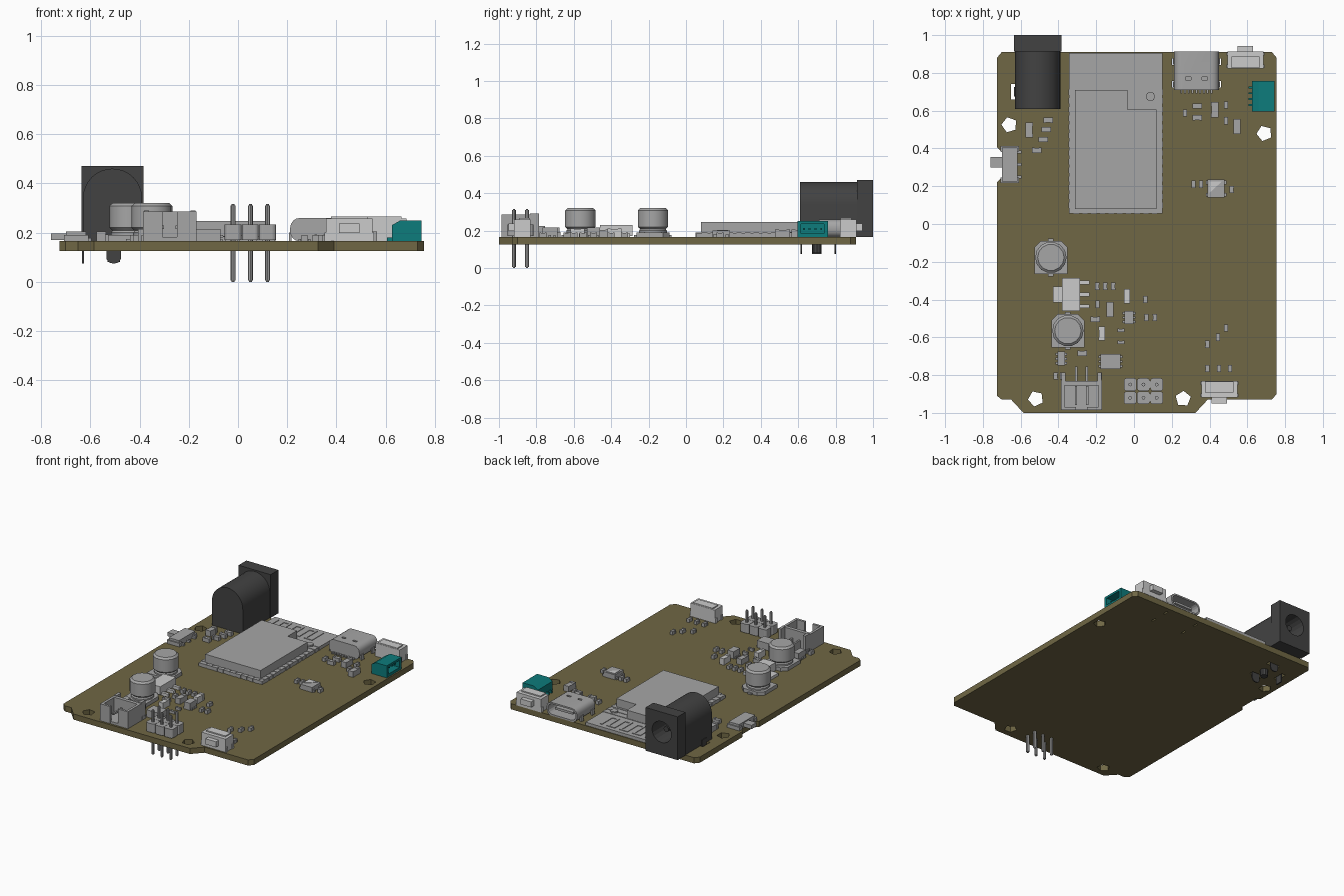
import bpy, bmesh
from math import pi, sin, cos
from mathutils import Matrix, Vector

if "Cube" in bpy.data.objects:
    bpy.data.objects.remove(bpy.data.objects["Cube"])

BOTTOM, TOP = 0.125, 0.165


def material(name, rgb):
    mat = bpy.data.materials.new(name)
    mat.use_nodes = True
    mat.diffuse_color = (*rgb, 1)
    mat.node_tree.nodes["Principled BSDF"].inputs["Base Color"].default_value = (*rgb, 1)
    return mat


OLIVE = material("olive board", (0.16, 0.135, 0.058))
GREY = material("mid grey", (0.38, 0.38, 0.38))
LIGHT = material("light grey", (0.6, 0.6, 0.6))
DARK = material("charcoal", (0.055, 0.055, 0.055))
TEAL = material("teal", (0.004, 0.2, 0.2))


def box(bm, x0, x1, y0, y1, z0, z1):
    size = Matrix.Diagonal((x1 - x0, y1 - y0, z1 - z0, 1))
    middle = Vector((x0 + x1, y0 + y1, z0 + z1)) / 2
    bmesh.ops.create_cube(bm, size=1, matrix=Matrix.Translation(middle) @ size)


def block(bm, x, y, w, d, z0, z1):
    box(bm, x - w / 2, x + w / 2, y - d / 2, y + d / 2, z0, z1)


def prism(bm, points, lo, hi, axis="Z"):
    def place(p, t):
        return (p[0], p[1], t) if axis == "Z" else (p[0], t, p[1])
    rings = [[bm.verts.new(place(p, t)) for p in points] for t in (lo, hi)]
    for ring in rings:
        bm.faces.new(ring)
    for i in range(len(points)):
        j = (i + 1) % len(points)
        bm.faces.new((rings[0][i], rings[0][j], rings[1][j], rings[1][i]))


def ring(x, y, r, sides, start=0.0, sweep=2 * pi, ends=0):
    return [(x + r * cos(start + sweep * i / sides), y + r * sin(start + sweep * i / sides))
            for i in range(sides + ends)]


def rounded(x, y, w, h, r):
    points = []
    for k, (sx, sy) in enumerate(((1, 1), (-1, 1), (-1, -1), (1, -1))):
        points += ring(x + sx * (w / 2 - r), y + sy * (h / 2 - r), r, 4, k * pi / 2, pi / 2, 1)
    return points


def finish(name, bm, mat, smooth=False):
    bmesh.ops.recalc_face_normals(bm, faces=bm.faces)
    mesh = bpy.data.meshes.new(name)
    bm.to_mesh(mesh)
    bm.free()
    mesh.materials.append(mat)
    obj = bpy.data.objects.new(name, mesh)
    bpy.context.collection.objects.link(obj)
    if smooth:
        bpy.ops.object.select_all(action="DESELECT")
        obj.select_set(True)
        bpy.context.view_layer.objects.active = obj
        bpy.ops.object.shade_smooth_by_angle(angle=0.6)
    return obj


def carve(objects, bm, mat):
    cutter = finish("cutter", bm, mat)
    cutter.hide_render = True
    for obj in objects:
        mod = obj.modifiers.new("cavity", "BOOLEAN")
        mod.operation, mod.object = "DIFFERENCE", cutter
        graph = bpy.context.evaluated_depsgraph_get()
        mesh = bpy.data.meshes.new_from_object(obj.evaluated_get(graph))
        obj.modifiers.clear()
        obj.data = mesh
    bpy.data.objects.remove(cutter)


# Circuit board: chamfered outline with mounting holes and slots
outline = [(-.725, .88), (-.7, .91), (.73, .91), (.755, .88), (.755, -.9), (.73, -.93),
           (.39, -.93), (.325, -1), (-.585, -1), (-.65, -.93), (-.7, -.93), (-.725, -.91),
           (-.725, .22), (-.7, .245), (-.7, .38), (-.725, .405)]
bm = bmesh.new()
prism(bm, outline, BOTTOM, TOP)
board = finish("circuit_board", bm, OLIVE)
bm = bmesh.new()
for x, y in ((-.66, .525), (.69, .48), (-.52, -.925), (.26, -.925)):
    prism(bm, ring(x, y, .042, 5, x), 0, 1)
block(bm, -.635, .7, .03, .08, 0, 1)
for y in (.625, .79):
    block(bm, -.505, y, .09, .03, 0, 1)
for x in (.207, .455):
    for y in (.74, .86):
        block(bm, x, y, .012, .035, 0, 1)
carve([board], bm, OLIVE)

# Power jack: arched barrel, square collar, socket, centre pin and solder tabs
bm = bmesh.new()
arch = [(-.63, TOP), (-.39, TOP)] + ring(-.51, .34, .12, 16, 0, pi, 1)
prism(bm, arch, .61, .914, "Y")
barrel = finish("jack_barrel", bm, DARK, True)
bm = bmesh.new()
box(bm, -.635, -.385, .913, 1, TOP, .47)
collar = finish("jack_collar", bm, DARK)
bm = bmesh.new()
prism(bm, ring(-.51, .33, .075, 20), .66, 1.1, "Y")
carve([barrel, collar], bm, DARK)
bm = bmesh.new()
prism(bm, ring(-.51, .33, .02, 10), .65, .95, "Y")
block(bm, -.63, .7, .008, .05, .075, .2)
for y in (.615, .797):
    prism(bm, rounded(-.505, .13, .06, .11, .025), y - .004, y + .004, "Y")
prism(bm, ring(-.505, .7, .026, 10), .08, .17)
finish("jack_pins", bm, DARK)

# Radio module: carrier, notched shield, edge pads, antenna trace and locator dot
bm = bmesh.new()
box(bm, -.345, .15, .055, .905, TOP, .187)
for i in range(14):
    block(bm, -.0975, .1 + i * .046, .5, .028, TOP, .19)
for i in range(10):
    block(bm, -.305 + i * .046, .07, .028, .036, TOP, .19)
for i in range(8):
    block(bm, -.3 + i * .05, .81, .014, .13, .187, .191)
for i in range(7):
    block(bm, -.275 + i * .05, .868 if i % 2 else .752, .05, .014, .187, .191)
finish("radio_module", bm, GREY)
bm = bmesh.new()
prism(bm, [(-.312, .08), (.12, .08), (.12, .605), (-.035, .605), (-.035, .71), (-.312, .71)],
      .187, .247)
prism(bm, ring(.087, .675, .025, 8), .187, .2)
finish("module_shield", bm, GREY)

# USB port: rounded shell open at the back, tongue, latch slots and contacts
bm = bmesh.new()
prism(bm, rounded(.331, .212, .238, .095, .04), .71, .912, "Y")
shell = finish("usb_shell", bm, GREY, True)
bm = bmesh.new()
prism(bm, rounded(.331, .212, .216, .073, .034), .74, 1, "Y")
for x in (.288, .374):
    block(bm, x, .77, .03, .015, .22, .3)
carve([shell], bm, GREY)
bm = bmesh.new()
box(bm, .26, .4, .73, .89, .204, .22)
for i in range(9):
    block(bm, .25 + i * .02, .705, .01, .03, TOP, .175)
for x in (.212, .45):
    for y in (.74, .86):
        block(bm, x, y, .01, .03, .14, .2)
finish("usb_contacts", bm, GREY)

# Side-press buttons: one at the front edge, one at the back edge
for name, x, y, out in (("front_button", .452, -.875, -1), ("back_button", .59, .868, 1)):
    bm = bmesh.new()
    block(bm, x, y, .19, .088, TOP, .258)
    block(bm, x, y - out * .012, .15, .06, .258, .266)
    block(bm, x, y + out * .055, .082, .04, .198, .237)
    for side in (-1, 1):
        for end in (-1, 1):
            block(bm, x + side * .09, y + end * .032, .02, .018, TOP, .2)
    finish(name, bm, LIGHT)

# Teal battery connector with a cavity facing the board edge
bm = bmesh.new()
prism(bm, [(.625, TOP), (.745, TOP), (.745, .25), (.66, .25), (.625, .23)], .595, .758, "Y")
plug = finish("teal_connector", bm, TEAL)
bm = bmesh.new()
box(bm, .68, .8, .615, .738, .185, .235)
carve([plug], bm, TEAL)
bm = bmesh.new()
for i in range(4):
    block(bm, .65, .63 + i * .031, .09, .01, TOP, .18)
    block(bm, .69, .63 + i * .031, .06, .01, .203, .213)
finish("teal_connector_pins", bm, TEAL)

# Slide switch on the left edge
bm = bmesh.new()
block(bm, -.658, .315, .08, .18, TOP, .205)
box(bm, -.76, -.69, .3, .355, .17, .197)
for y in (.25, .315, .38):
    block(bm, -.61, y, .03, .016, TOP, .178)
for y in (.232, .398):
    block(bm, -.658, y, .1, .03, TOP, .19)
finish("slide_switch", bm, GREY)

# Can capacitors on chamfered bases
for name, x, y in (("rear_capacitor", -.44, -.177), ("front_capacitor", -.35, -.565)):
    bm = bmesh.new()
    h = .088
    prism(bm, [(x - h, y - h), (x + h, y - h), (x + h, y + h - .035), (x + h - .035, y + h),
               (x - h + .035, y + h), (x - h, y + h - .035)], TOP, .19)
    block(bm, x, y, .03, .2, TOP, .175)
    finish(name + "_base", bm, GREY)
    bm = bmesh.new()
    loops = [[bm.verts.new((*p, z)) for p in ring(x, y, r, 14)] for r, z in
             ((.076, .19), (.076, .2), (.07, .208), (.083, .22), (.083, .308), (.07, .32))]
    for a, b in zip(loops, loops[1:]):
        for i in range(len(a)):
            bm.faces.new((a[i - 1], a[i], b[i], b[i - 1]))
    bm.faces.new(loops[-1])
    finish(name + "_can", bm, GREY, True)

# Voltage regulator with tab and three legs
bm = bmesh.new()
box(bm, -.38, -.285, -.46, -.285, .172, .23)
box(bm, -.43, -.37, -.415, -.33, TOP, .185)
for y in (-.31, -.373, -.436):
    block(bm, -.265, y, .06, .02, TOP, .185)
finish("voltage_regulator", bm, LIGHT)

# Front power socket: open-topped housing with a slotted front and two pins
bm = bmesh.new()
box(bm, -.385, -.17, -.985, -.83, TOP, .182)
box(bm, -.385, -.17, -.855, -.83, TOP, .285)
for side in (-1, 1):
    block(bm, -.2775 + side * .099, -.907, .018, .157, TOP, .285)
    block(bm, -.2775 + side * .065, -.978, .07, .016, TOP, .285)
    block(bm, -.2775 + side * .03, -.907, .012, .1, .215, .228)
    block(bm, -.2775 + side * .028, -.795, .012, .08, TOP, .225)
    block(bm, -.2775 + side * .095, -.81, .02, .05, TOP, .29)
finish("power_socket", bm, GREY)

# Two-row pin header
bm = bmesh.new()
pins = bmesh.new()
for x in (-.02, .05, .12):
    for y in (-.85, -.92):
        prism(bm, rounded(x, y, .068, .068, .015), TOP + .005, .232)
        prism(pins, ring(x, y, .01, 8), .005, .31)
        for z0, z1 in ((0, .005), (.31, .316)):
            prism(pins, ring(x, y, .006, 8), z0, z1)
finish("header_base", bm, GREY)
finish("header_pins", pins, GREY)

# Status light package
bm = bmesh.new()
block(bm, .435, .188, .09, .095, TOP, .2)
for y in (.155, .22):
    block(bm, .435, y, .11, .02, TOP, .18)
finish("status_light", bm, GREY)
bm = bmesh.new()
prism(bm, [(.4, .165), (.4, .225), (.465, .225)], .199, .203)
finish("status_light_lens", bm, LIGHT)


# Small chip parts: body with a taller terminal at each end of the long side
def chips(name, mat, w, d, height, spots):
    bm = bmesh.new()
    for x, y in spots:
        block(bm, x, y, w, d, TOP, TOP + height - .003)
        for s in (-.38, .38):
            if w > d:
                block(bm, x + s * w, y, w * .24, d + .002, TOP, TOP + height)
            else:
                block(bm, x, y + s * d, w + .002, d * .24, TOP, TOP + height)
    finish(name, bm, mat)


chips("wide_chips", GREY, .05, .026, .028, [
    (-.455, .55), (-.465, .5), (-.48, .447), (-.515, .39), (.335, .563),
    (-.275, -.685), (-.205, -.505), (.335, .625)])
chips("flat_chips", GREY, .037, .016, .02, [(-.07, -.563), (-.07, -.627)])
chips("tall_chips", GREY, .021, .038, .025, [
    (.27, .587), (.487, .63), (.487, .547), (.315, .21), (.355, .21), (.517, .182),
    (-.195, -.33), (-.153, -.33), (-.11, -.33), (-.193, -.425), (.06, -.4), (.065, -.495),
    (.11, -.495), (-.415, -.805), (-.38, -.805), (-.18, -.805), (.388, -.637),
    (.445, -.6), (.487, -.55), (.388, -.765), (.45, -.765), (.508, -.765)])
chips("large_chips", GREY, .037, .08, .04, [
    (-.555, .497), (.428, .605), (.545, .517), (-.127, -.452)])
chips("pale_chips", LIGHT, .032, .076, .045, [(-.037, -.383), (-.17, -.58)])

# Larger packages with side leads
for name, x, y, w, d in (("left_regulator_chip", -.385, -.713, .042, .074),
                         ("middle_regulator_chip", -.026, -.495, .048, .07),
                         ("inductor", -.125, -.728, .106, .08)):
    bm = bmesh.new()
    block(bm, x, y, w, d, TOP, .215)
    for s in (-.32, 0, .32):
        block(bm, x, y + s * d, w + .02, .012, TOP, .175)
    finish(name, bm, GREY)
